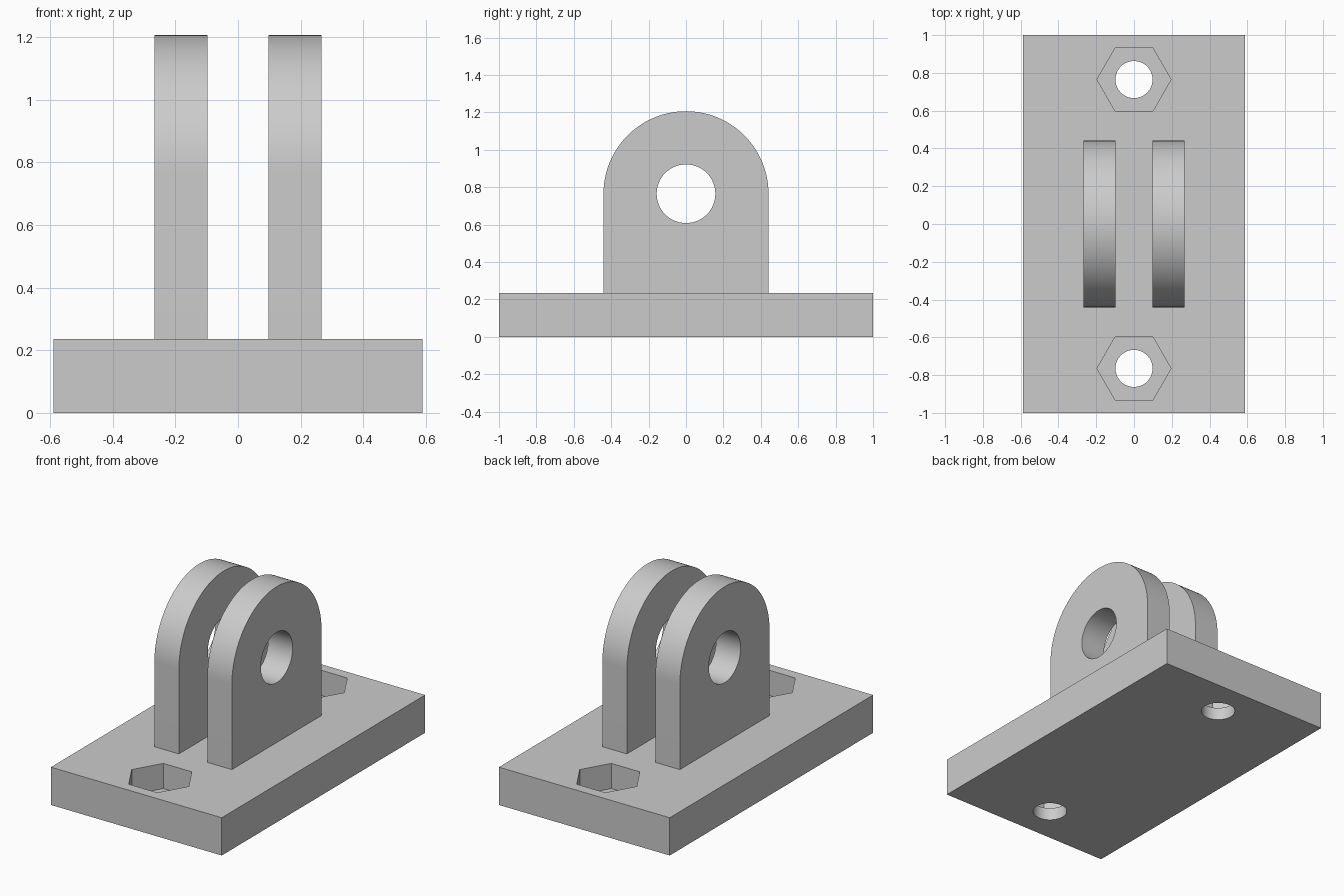
import bpy, bmesh, math
from mathutils import Matrix

if "Cube" in bpy.data.objects:
    bpy.data.objects.remove(bpy.data.objects["Cube"], do_unlink=True)

MM = 2 / 102                      # plate length of 102 mm becomes 2 units
PLATE_X, PLATE_Y, PLATE_Z = 60 * MM, 102 * MM, 12 * MM
BOLT_Y, BOLT_R, HEX_R, HEX_DEPTH = 39 * MM, 5 * MM, 10 * MM, 8 * MM
LUG_IN, LUG_OUT, LUG_R, EYE_Z, EYE_R = 5 * MM, 13.6 * MM, 22.5 * MM, 39 * MM, 8 * MM

grey = bpy.data.materials.new("plain grey")
grey.use_nodes = True
grey.diffuse_color = (0.6, 0.6, 0.6, 1)
grey.node_tree.nodes["Principled BSDF"].inputs["Base Color"].default_value = (0.6, 0.6, 0.6, 1)


def add_object(name, bm):
    bmesh.ops.recalc_face_normals(bm, faces=bm.faces)
    mesh = bpy.data.meshes.new(name)
    bm.to_mesh(mesh)
    bm.free()
    mesh.materials.append(grey)
    obj = bpy.data.objects.new(name, mesh)
    bpy.context.collection.objects.link(obj)
    return obj


def prism(name, radius, depth, sides, matrix):
    bm = bmesh.new()
    bmesh.ops.create_cone(bm, cap_ends=True, segments=sides, radius1=radius,
                          radius2=radius, depth=depth, matrix=matrix)
    return add_object(name, bm)


def activate(obj):
    bpy.ops.object.select_all(action='DESELECT')
    obj.select_set(True)
    bpy.context.view_layer.objects.active = obj


def cut(obj, cutter):
    cutter.hide_render = True
    mod = obj.modifiers.new("cut", 'BOOLEAN')
    mod.operation, mod.solver, mod.object = 'DIFFERENCE', 'EXACT', cutter
    activate(obj)
    bpy.ops.object.modifier_apply(modifier=mod.name)
    bpy.data.objects.remove(cutter, do_unlink=True)


def smooth(obj):
    activate(obj)
    bpy.ops.object.shade_smooth_by_angle(angle=math.radians(30))


# Base plate with hexagonal nut pockets and bolt holes
bm = bmesh.new()
bmesh.ops.create_cube(bm, size=1, matrix=Matrix.Translation((0, 0, PLATE_Z / 2))
                      @ Matrix.Diagonal((PLATE_X, PLATE_Y, PLATE_Z, 1)))
plate = add_object("base_plate", bm)
for side in (-1, 1):
    y = side * BOLT_Y
    # Pocket cutter is centred on the plate top, so half its depth cuts; points face +-x
    turn = Matrix.Rotation(math.pi / 2, 4, 'Z')
    cut(plate, prism("nut_pocket_cutter", HEX_R, HEX_DEPTH * 2, 6,
                     Matrix.Translation((0, y, PLATE_Z)) @ turn))
    cut(plate, prism("bolt_hole_cutter", BOLT_R, PLATE_Z * 3, 64,
                     Matrix.Translation((0, y, 0))))
smooth(plate)

# Two round-topped lugs with a shared pin hole
ARC = 64
profile = [(-LUG_R, PLATE_Z), (LUG_R, PLATE_Z)]
profile += [(LUG_R * math.cos(math.pi * i / ARC), EYE_Z + LUG_R * math.sin(math.pi * i / ARC))
            for i in range(ARC + 1)]
for name, start in (("right_lug", -LUG_OUT), ("left_lug", LUG_IN)):
    bm = bmesh.new()
    face = bm.faces.new([bm.verts.new((start, y, z)) for y, z in profile])
    extruded = bmesh.ops.extrude_face_region(bm, geom=[face])["geom"]
    bmesh.ops.translate(bm, vec=(LUG_OUT - LUG_IN, 0, 0),
                        verts=[v for v in extruded if isinstance(v, bmesh.types.BMVert)])
    lug = add_object(name, bm)
    cut(lug, prism("pin_hole_cutter", EYE_R, 1, 64, Matrix.Translation((0, 0, EYE_Z))
                   @ Matrix.Rotation(math.pi / 2, 4, 'Y')))
    smooth(lug)
